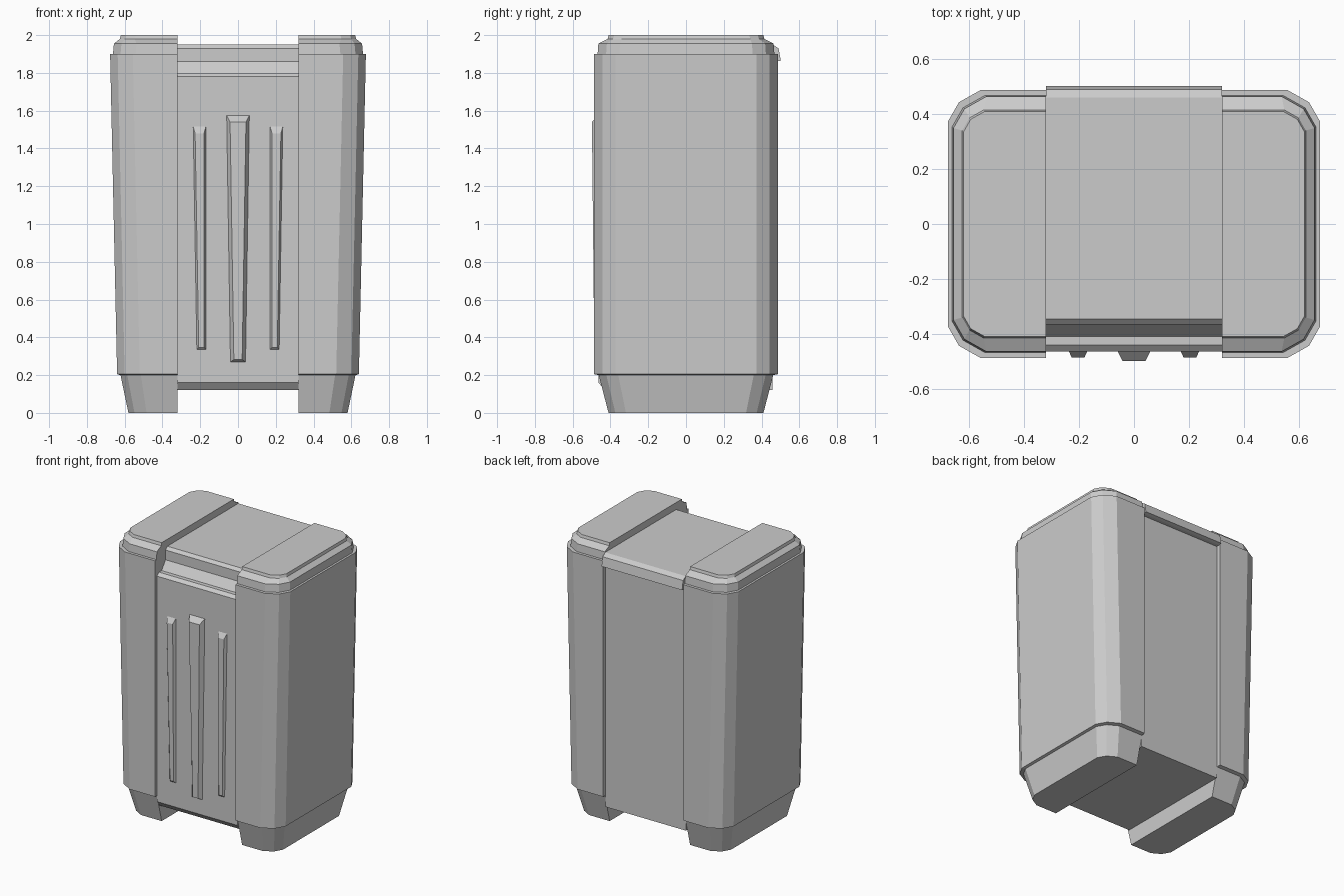
import bpy

if "Cube" in bpy.data.objects:
    bpy.data.objects.remove(bpy.data.objects["Cube"])


def loft(name, rings, mirror=False):
    """Closed solid through matching rings of points."""
    n = len(rings[0])
    verts = [p for r in rings for p in r]
    faces = [tuple(reversed(range(n)))]
    for k in range(len(rings) - 1):
        a, b = k * n, (k + 1) * n
        for i in range(n):
            j = (i + 1) % n
            faces.append((a + i, a + j, b + j, b + i))
    faces.append(tuple(range((len(rings) - 1) * n, len(rings) * n)))
    me = bpy.data.meshes.new(name)
    me.from_pydata(verts, [], faces)
    me.update()
    ob = bpy.data.objects.new(name, me)
    bpy.context.collection.objects.link(ob)
    if mirror:
        ob.modifiers.new("mirror", 'MIRROR').use_mirror_merge = False
    return ob


def side_ring(z, x, y, c=1.0):
    """Half footprint with two-step chamfered outer corners."""
    front = [(0.32, -y), (x - 0.12 * c, -y),
             (x - 0.04 * c, -y + 0.045 * c), (x, -y + 0.115 * c)]
    back = [(px, -py) for px, py in reversed(front)]
    return [(px, py, z) for px, py in front + back]


# Side shells: tapered foot, body, stepped and bevelled cap
loft("side_shell", [
    side_ring(0.0, 0.58, 0.41, 0.8),
    side_ring(0.20, 0.622, 0.462, 0.9),
    side_ring(0.205, 0.64, 0.488),
    side_ring(1.90, 0.677, 0.488),
    side_ring(1.90, 0.662, 0.468),
    side_ring(1.955, 0.657, 0.464),
    side_ring(1.98, 0.625, 0.415, 0.65),
    side_ring(2.0, 0.62, 0.41, 0.65),
], mirror=True)

# Recessed centre: front panel, stepped top edge, lid and back flap
profile = [(-0.43, 0.12), (0.457, 0.12), (0.457, 1.86), (0.48, 1.86), (0.502, 1.865),
           (0.49, 1.93), (0.46, 1.95), (-0.345, 1.95), (-0.365, 1.93),
           (-0.365, 1.86), (-0.41, 1.80), (-0.44, 1.80), (-0.463, 1.78), (-0.463, 0.16)]
loft("centre_panel", [[(x, y, z) for y, z in profile] for x in (-0.32, 0.32)])


def rib(name, top, bottom, z0, z1, y0, y1, inset, mirror=False):
    """Raised tapered rib on the front panel with bevelled edges."""
    base = [(bottom[0], -0.45, z0), (bottom[1], -0.45, z0),
            (top[1], -0.45, z1), (top[0], -0.45, z1)]
    foot = [(x, -0.463, z) for x, _, z in base]
    face = [(bottom[0] + inset, y0, z0 + 0.012), (bottom[1] - inset, y0, z0 + 0.012),
            (top[1] - inset, y1, z1 - 0.035), (top[0] + inset, y1, z1 - 0.035)]
    loft(name, [base, foot, face], mirror)


rib("centre_rib", (-0.06, 0.06), (-0.04, 0.04), 0.27, 1.575, -0.485, -0.498, 0.018)
rib("side_rib", (0.17, 0.237), (0.17, 0.218), 0.335, 1.515, -0.475, -0.485, 0.01, True)
